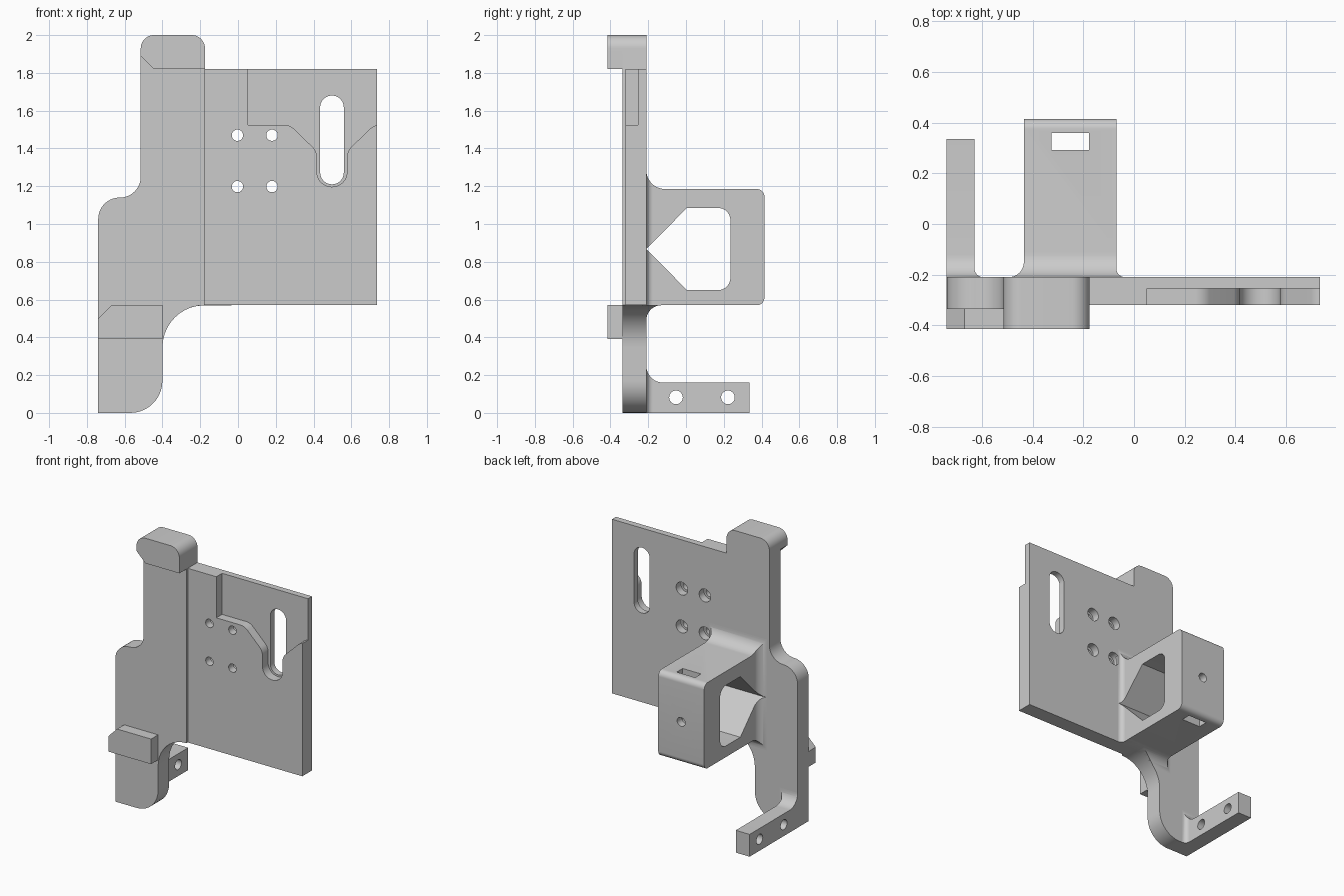
import bpy, bmesh, math
from mathutils import Vector

if "Cube" in bpy.data.objects:
    bpy.data.objects.remove(bpy.data.objects["Cube"], do_unlink=True)

GREY = (0.6, 0.6, 0.6, 1)
grey = bpy.data.materials.new("plain_grey")
grey.use_nodes = True
grey.diffuse_color = GREY
grey.node_tree.nodes["Principled BSDF"].inputs["Base Color"].default_value = GREY

BACK = -0.21      # shared rear face of the plates
STEPS = 10


def rounded(corners):
    """Outline from (u, v) or (u, v, radius) corners."""
    out = []
    n = len(corners)
    for i, c in enumerate(corners):
        p = Vector(c[:2])
        if len(c) == 2:
            out.append(p)
            continue
        r = c[2]
        a = (Vector(corners[i - 1][:2]) - p).normalized()
        b = (Vector(corners[(i + 1) % n][:2]) - p).normalized()
        half = a.angle(b) / 2
        centre = p + (a + b).normalized() * r / math.sin(half)
        t = r / math.tan(half)
        start = (p + a * t - centre).normalized()
        end = (p + b * t - centre).normalized()
        out += [centre + start.slerp(end, k / STEPS).normalized() * r for k in range(STEPS + 1)]
    return out


def rect(u0, u1, v0, v1, r=None):
    tail = () if r is None else (r,)
    return rounded([(u, v) + tail for u, v in ((u0, v0), (u1, v0), (u1, v1), (u0, v1))])


def circle(u, v, r, n=32):
    return [Vector((u + r * math.cos(math.tau * k / n), v + r * math.sin(math.tau * k / n)))
            for k in range(n)]


def loft(name, rings):
    """Closed solid through rings of equal vertex count."""
    bm = bmesh.new()
    loops = [[bm.verts.new(co) for co in ring] for ring in rings]
    for lower, upper in zip(loops, loops[1:]):
        n = len(lower)
        for i in range(n):
            j = (i + 1) % n
            bm.faces.new((lower[i], lower[j], upper[j], upper[i]))
    bm.faces.new(loops[0])
    bm.faces.new(loops[-1])
    bmesh.ops.recalc_face_normals(bm, faces=bm.faces)
    mesh = bpy.data.meshes.new(name)
    bm.to_mesh(mesh)
    bm.free()
    mesh.materials.append(grey)
    ob = bpy.data.objects.new(name, mesh)
    bpy.context.collection.objects.link(ob)
    return ob


def prism(name, outline, axis, lo, hi):
    place = {"x": lambda p, d: (d, p.x, p.y),
             "y": lambda p, d: (p.x, d, p.y),
             "z": lambda p, d: (p.x, p.y, d)}[axis]
    return loft(name, [[place(p, d) for p in outline] for d in (lo, hi)])


def flared_block(name, x0, x1, z0, z1, y_end, flare, end_round):
    """Block growing from the plate; flare = fillet radii left, right, bottom, top."""
    def grow(r, d):
        return 0 if d >= r else r - math.sqrt(r * r - (r - max(d, 0)) ** 2)
    ys = {BACK - 0.02, y_end}
    for r in flare:
        ys |= {BACK + r * (1 - math.cos(k / STEPS * math.pi / 2)) for k in range(STEPS + 1)}
    ys |= {y_end - end_round * (1 - math.sin(k / STEPS * math.pi / 2)) for k in range(STEPS)}
    rings = []
    for y in sorted({round(v, 4) for v in ys}):
        a, b, c, d = (grow(r, y - BACK) for r in flare)
        e = grow(end_round, y_end - y)
        rings.append([(x, y, z) for x, z in ((x0 - a, z0 - c + e), (x1 + b, z0 - c + e),
                                             (x1 + b, z1 + d - e), (x0 - a, z1 + d - e))])
    return loft(name, rings)


def cut(ob, *cutters):
    bpy.context.view_layer.objects.active = ob
    for cutter in cutters:
        cutter.hide_render = True
        mod = ob.modifiers.new("cut", "BOOLEAN")
        mod.operation = "DIFFERENCE"
        mod.solver = "EXACT"
        mod.object = cutter
        bpy.ops.object.modifier_apply(modifier=mod.name)
        bpy.data.objects.remove(cutter, do_unlink=True)
    return ob


# Stepped upright on the right-hand side
upright = prism("upright", rounded([
    (-0.74, 0), (-0.4, 0, 0.17), (-0.4, 0.57, 0.223), (-0.175, 0.57),
    (-0.175, 2, 0.07), (-0.515, 2, 0.07), (-0.515, 1.14, 0.11), (-0.74, 1.14, 0.113)]),
    "y", -0.335, BACK)

# Forward lips on the upright
top_lip = prism("top_lip", rounded([
    (-0.445, 1.82), (-0.175, 1.82), (-0.175, 2, 0.07), (-0.515, 2, 0.07), (-0.515, 1.89)]),
    "y", -0.415, -0.335)
lower_lip = prism("lower_lip", rounded([
    (-0.74, 0.39), (-0.4, 0.39), (-0.4, 0.57), (-0.67, 0.57), (-0.74, 0.5)]),
    "y", -0.415, -0.335)

# Mounting plate with front recess, long slot and counterbored holes
plate = prism("mounting_plate", rect(-0.175, 0.735, 0.57, 1.82), "y", -0.32, BACK)
recess = prism("recess_cutter", rounded([
    (0.052, 1.9), (0.052, 1.525), (0.275, 1.525, 0.08), (0.418, 1.385, 0.08),
    (0.418, 1.197, 0.078), (0.577, 1.197, 0.078), (0.577, 1.385, 0.08),
    (0.72, 1.525, 0.08), (0.8, 1.525), (0.8, 1.9)]), "y", -0.4, -0.255)
slot = prism("slot_cutter", rect(0.435, 0.56, 1.21, 1.68, 0.0622), "y", -0.5, 0)
cut(plate, recess, slot)
for x in (-0.003, 0.18):
    for z in (1.198, 1.47):
        cut(plate, prism("hole_cutter", circle(x, z, 0.03), "y", -0.5, 0),
            prism("bore_cutter", circle(x, z, 0.046), "y", -0.265, 0))

# Rear box with a pointed window, a nut slot and a screw hole
box = flared_block("rear_box", -0.435, -0.07, 0.57, 1.185, 0.415,
                   (0.06, 0.035, 0.08, 0.1), 0.04)
below_plate = prism("underside_cutter", rounded([
    (-0.4, 0.2), (-0.4, 0.569, 0.22), (0.2, 0.569), (0.2, 0.2)]), "y", -0.4, 0)
window = prism("window_cutter", rounded([
    (BACK, 0.868), (0.005, 0.65), (0.235, 0.65, 0.065), (0.235, 1.085, 0.065), (0.005, 1.085)]),
    "x", -0.8, 0.2)
nut_slot = prism("nut_slot_cutter", rect(-0.325, -0.178, 0.293, 0.36), "z", 0.4, 1.4)
screw = prism("screw_cutter", circle(-0.252, 0.868, 0.032), "y", 0.15, 0.6)
cut(box, below_plate, window, nut_slot, screw)

# Rear arm at the foot with two cross holes
arm = flared_block("foot_arm", -0.74, -0.63, 0, 0.16, 0.335, (0, 0.035, 0, 0.09), 0)
for y in (-0.053, 0.222):
    cut(arm, prism("arm_hole_cutter", circle(y, 0.082, 0.036), "x", -1, 0))

# Smooth the rounded faces, keep machined edges sharp
bpy.ops.object.select_all(action="DESELECT")
for ob in (upright, top_lip, lower_lip, plate, box, arm):
    ob.select_set(True)
bpy.context.view_layer.objects.active = upright
bpy.ops.object.shade_smooth_by_angle(angle=math.radians(30))
